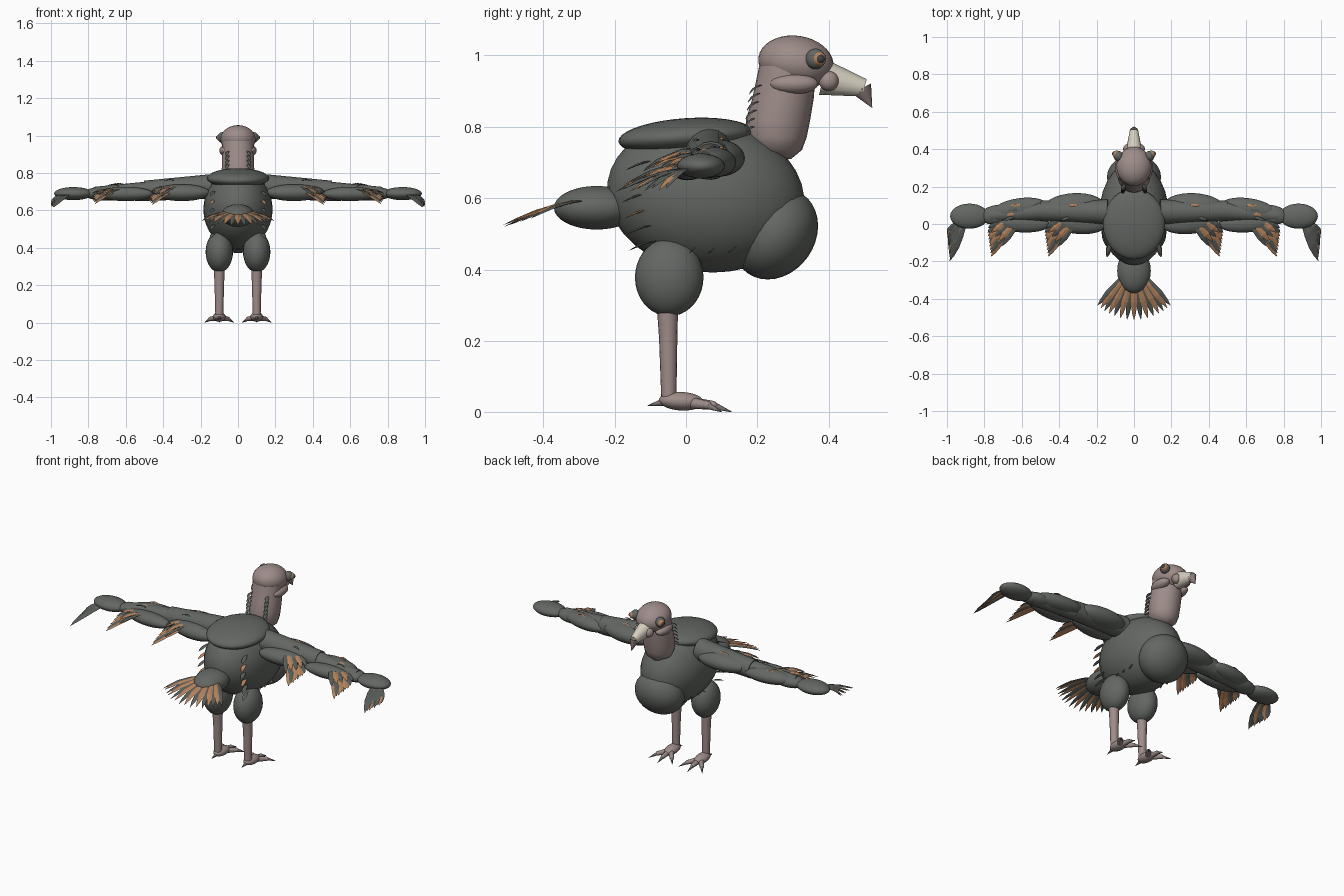
import bpy, bmesh, math
from mathutils import Vector, Matrix

if "Cube" in bpy.data.objects:
    bpy.data.objects.remove(bpy.data.objects["Cube"])


def material(name, rgb):
    m = bpy.data.materials.new(name)
    m.use_nodes = True
    m.diffuse_color = (*rgb, 1)
    bsdf = m.node_tree.nodes["Principled BSDF"]
    bsdf.inputs["Base Color"].default_value = (*rgb, 1)
    bsdf.inputs["Roughness"].default_value = 0.8
    return m


PLUMAGE = material("plumage grey", (0.125, 0.135, 0.122))
QUILL = material("quill grey", (0.10, 0.11, 0.10))
RUST = material("rust orange", (0.47, 0.23, 0.11))
SKIN = material("mauve skin", (0.34, 0.265, 0.25))
HOOK = material("beak tip", (0.25, 0.19, 0.18))
CREAM = material("beak cream", (0.66, 0.62, 0.52))
CLAW = material("claw grey", (0.20, 0.18, 0.17))
PUPIL = material("pupil dark", (0.05, 0.055, 0.06))


def finish(name, bm, mats, smooth=True):
    bmesh.ops.recalc_face_normals(bm, faces=bm.faces)
    me = bpy.data.meshes.new(name)
    bm.to_mesh(me)
    bm.free()
    for m in mats:
        me.materials.append(m)
    for p in me.polygons:
        p.use_smooth = smooth
    ob = bpy.data.objects.new(name, me)
    bpy.context.collection.objects.link(ob)
    if smooth:
        bpy.ops.object.select_all(action="DESELECT")
        ob.select_set(True)
        bpy.context.view_layer.objects.active = ob
        bpy.ops.object.shade_smooth_by_angle(angle=math.radians(45))
    return ob


def ellipsoid(name, centre, radii, mat, pitch=0, yaw=0):
    bm = bmesh.new()
    bmesh.ops.create_uvsphere(bm, u_segments=28, v_segments=18, radius=1)
    turn = Matrix.Rotation(math.radians(yaw), 4, "Z") @ Matrix.Rotation(math.radians(pitch), 4, "X")
    bm.transform(Matrix.Translation(centre) @ turn @ Matrix.Diagonal((*radii, 1)))
    return finish(name, bm, [mat])


def cone(name, a, b, ra, rb, mat, squash=1, sides=16):
    """Tapered round bar from a to b."""
    a, b = Vector(a), Vector(b)
    bm = bmesh.new()
    bmesh.ops.create_cone(bm, cap_ends=True, segments=sides, radius1=ra, radius2=rb, depth=(b - a).length)
    turn = (b - a).to_track_quat("Z", "Y").to_matrix().to_4x4()
    bm.transform(Matrix.Translation((a + b) / 2) @ turn @ Matrix.Diagonal((squash, 1, 1, 1)))
    return finish(name, bm, [mat])


def leaf(bm, root, tip, width, mat_index, sag=0.0):
    """Thin pointed feather with a shallow ridge."""
    root, tip = Vector(root), Vector(tip)
    side = (tip - root).cross(Vector((0, 0, 1))).normalized()
    up = side.cross(tip - root).normalized()
    rings = []
    for t, w in ((0, 0.3), (0.3, 0.85), (0.6, 1), (0.85, 0.6), (1, 0.04)):
        c = root.lerp(tip, t) + up * sag * math.sin(math.pi * t)
        rings.append([bm.verts.new(c + side * x * width * w / 2 + up * z * width * w)
                      for x, z in ((-1, 0), (0, 0.12), (1, 0), (0, -0.12))])
    faces = [bm.faces.new(rings[0]), bm.faces.new(rings[-1])]
    for p, q in zip(rings, rings[1:]):
        for i in range(4):
            j = (i + 1) % 4
            faces.append(bm.faces.new((p[i], p[j], q[j], q[i])))
    for f in faces:
        f.material_index = mat_index


def fan(name, roots, tips, count, width, rust=lambda i: i % 2, sag=0.01, bow=0.0):
    """Row of feathers blended between the first and last root and tip."""
    bm = bmesh.new()
    r0, r1, t0, t1 = (Vector(v) for v in (*roots, *tips))
    for i in range(count):
        t = i / (count - 1)
        r, e = r0.lerp(r1, t), t0.lerp(t1, t)
        e += (e - r).normalized() * bow * math.sin(math.pi * t)
        e.z += 0.006 * (i % 2)
        leaf(bm, r, e, width, int(rust(i)), sag)
    return finish(name, bm, [QUILL, RUST], False)


# Torso
ellipsoid("body", (0, 0.055, 0.605), (0.185, 0.278, 0.212), PLUMAGE, -8)
ellipsoid("back_mantle", (0, 0.0, 0.772), (0.166, 0.19, 0.052), PLUMAGE, 4)
ellipsoid("crop", (0, 0.25, 0.5), (0.145, 0.112, 0.135), PLUMAGE, -35)
ellipsoid("tail_base", (0, -0.25, 0.573), (0.09, 0.12, 0.061), PLUMAGE)

# Neck as elliptical rings lofted up to the head
bm = bmesh.new()
rings = []
for y, z, ry, rx in ((0.275, 0.71, 0.02, 0.02), (0.255, 0.735, 0.07, 0.07), (0.253, 0.77, 0.085, 0.083),
                     (0.258, 0.82, 0.09, 0.087), (0.272, 0.88, 0.086, 0.086), (0.285, 0.97, 0.08, 0.084)):
    rings.append([bm.verts.new((rx * math.cos(k * math.tau / 24), y + ry * math.sin(k * math.tau / 24), z))
                  for k in range(24)])
for p, q in zip(rings, rings[1:]):
    for i in range(24):
        j = (i + 1) % 24
        bm.faces.new((p[i], p[j], q[j], q[i]))
bm.faces.new(rings[0])
bm.faces.new(rings[-1])
finish("neck", bm, [SKIN])

# Head and beak
ellipsoid("head", (0, 0.308, 0.98), (0.094, 0.106, 0.075), SKIN, -8)
cone("beak", (0, 0.385, 0.938), (0, 0.5, 0.909), 0.05, 0.025, CREAM, 0.9)
cone("beak_hook", (0, 0.492, 0.907), (0, 0.521, 0.854), 0.03, 0.001, HOOK, 0.8)

for s, label in ((1, "left"), (-1, "right")):
    # Face
    ellipsoid(label + "_cheek", (s * 0.066, 0.302, 0.92), (0.034, 0.068, 0.029), SKIN)
    ellipsoid(label + "_jaw", (s * 0.032, 0.4, 0.928), (0.026, 0.028, 0.028), SKIN)
    ellipsoid(label + "_eye_lid", (s * 0.083, 0.363, 0.99), (0.026, 0.028, 0.029), PLUMAGE)
    ellipsoid(label + "_iris", (s * 0.093, 0.372, 0.99), (0.021, 0.021, 0.021), RUST)
    ellipsoid(label + "_pupil", (s * 0.105, 0.376, 0.99), (0.012, 0.013, 0.013), PUPIL)

    # Leg
    x = s * 0.1
    ellipsoid(label + "_thigh", (x, -0.047, 0.378), (0.073, 0.096, 0.109), PLUMAGE)
    cone(label + "_knee", (x, -0.05, 0.215), (x, -0.052, 0.3), 0.026, 0.03, SKIN)
    cone(label + "_shank", (x, -0.048, 0.03), (x, -0.05, 0.22), 0.021, 0.026, SKIN)
    ellipsoid(label + "_foot", (x, -0.013, 0.031), (0.034, 0.063, 0.026), SKIN, -3)
    for n, a in enumerate((-38, 0, 38)):
        d = Vector((math.sin(math.radians(a)), math.cos(math.radians(a)), 0))
        start = Vector((x, 0.0, 0.028))
        mid = start + d * 0.075 + Vector((0, 0, -0.008))
        cone(f"{label}_toe_{n}", start, mid, 0.018, 0.012, SKIN, sides=10)
        ellipsoid(f"{label}_toe_joint_{n}", mid, (0.013, 0.013, 0.012), SKIN)
        cone(f"{label}_claw_{n}", mid, start + d * 0.128 + Vector((0, 0, -0.027)), 0.011, 0.001, CLAW, sides=8)
    cone(label + "_hind_claw", (x, -0.055, 0.03), (x, -0.108, 0.018), 0.013, 0.001, CLAW, sides=8)

    # Wing bones and coverts
    cone(label + "_upper_arm", (s * 0.14, 0.065, 0.728), (s * 0.5, 0.07, 0.705), 0.066, 0.054, PLUMAGE)
    cone(label + "_forearm", (s * 0.48, 0.07, 0.703), (s * 0.77, 0.045, 0.69), 0.052, 0.036, PLUMAGE)
    ellipsoid(label + "_shoulder_covert", (s * 0.32, 0.09, 0.712), (0.165, 0.075, 0.052), PLUMAGE, 0, s * -3)
    ellipsoid(label + "_arm_covert", (s * 0.3, 0.005, 0.695), (0.15, 0.058, 0.045), PLUMAGE, 0, s * 5)
    ellipsoid(label + "_fore_covert", (s * 0.61, 0.08, 0.7), (0.15, 0.058, 0.042), PLUMAGE, 0, s * -8)
    ellipsoid(label + "_rear_covert", (s * 0.6, 0.005, 0.688), (0.15, 0.05, 0.038), PLUMAGE, 0, s * 3)
    ellipsoid(label + "_wrist", (s * 0.73, 0.05, 0.69), (0.095, 0.052, 0.035), PLUMAGE, 0, s * -8)
    ellipsoid(label + "_hand", (s * 0.88, 0.042, 0.69), (0.103, 0.067, 0.035), PLUMAGE)

    # Flight feathers: a fan at elbow, wrist and hand
    for n, (ex, ez) in enumerate(((0.465, 0.63), (0.77, 0.635))):
        fan(f"{label}_flight_feathers_{n}",
            ((s * (ex - 0.12), 0.0, 0.7), (s * (ex - 0.06), 0.01, 0.69)),
            ((s * (ex - 0.005), -0.175, ez), (s * (ex + 0.012), -0.045, ez + 0.03)),
            8, 0.034, lambda i: i % 3 != 1)
        fan(f"{label}_upper_feathers_{n}",
            ((s * (ex - 0.15), 0.0, 0.735 - n * 0.02), (s * (ex - 0.08), 0.03, 0.73 - n * 0.02)),
            ((s * (ex - 0.06), -0.12, 0.675), (s * (ex + 0.01), -0.02, 0.69)), 5, 0.03)
        fan(f"{label}_leading_tufts_{n}",
            ((s * (ex - 0.18), 0.1, 0.755 - n * 0.025), (s * (ex - 0.14), 0.04, 0.752 - n * 0.025)),
            ((s * (ex - 0.11), 0.1, 0.763 - n * 0.025), (s * (ex - 0.07), 0.02, 0.752 - n * 0.025)),
            4, 0.016, lambda i: i % 2 == 0)
    fan(label + "_primary_feathers",
        ((s * 0.9, 0.0, 0.685), (s * 0.95, 0.01, 0.685)),
        ((s * 0.985, -0.197, 0.618), (s * 0.998, -0.055, 0.622)), 8, 0.036, lambda i: i % 4 == 2)

    # Ruff down the nape
    bm = bmesh.new()
    for i in range(6):
        z = 0.79 + 0.023 * i
        y = 0.188 + 0.15 * (z - 0.79)
        leaf(bm, (s * 0.05, y + 0.008, z + 0.012), (s * 0.064, y - 0.028, z - 0.014), 0.022, 0, 0.006)
    finish(label + "_nape_ruff", bm, [QUILL], False)

    # Loose feathers down the flank and along the belly
    bm = bmesh.new()
    for i in range(6):
        z = 0.7 - 0.045 * i
        y = -0.135 + 0.14 * abs(z - 0.62)
        leaf(bm, (s * 0.125, y + 0.03, z + 0.005), (s * 0.145, y - 0.045, z - 0.022), 0.024, int(i in (1, 3)), 0.004)
    for i in range(4):
        y = -0.04 + 0.055 * i
        leaf(bm, (s * 0.125, y + 0.02, 0.47), (s * 0.135, y - 0.008, 0.445), 0.014, 0)
    finish(label + "_flank_feathers", bm, [QUILL, RUST], False)

# Tail fan
fan("tail_feathers", ((-0.05, -0.27, 0.595), (0.05, -0.27, 0.595)),
    ((-0.195, -0.435, 0.543), (0.195, -0.435, 0.543)), 15, 0.034, bow=0.082, sag=0.012)
